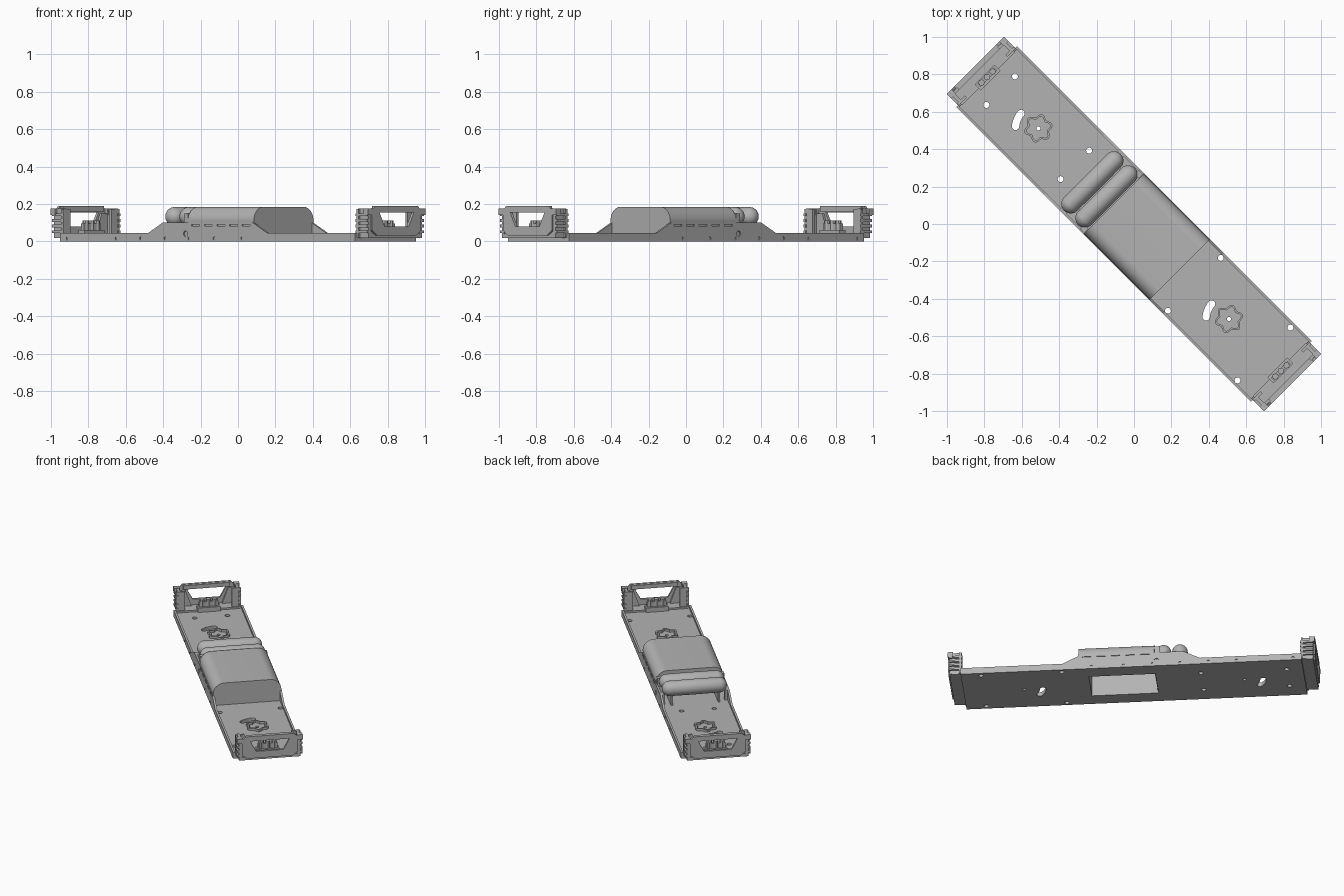
import bpy, bmesh, math
from mathutils import Matrix, Vector

if "Cube" in bpy.data.objects:
    bpy.data.objects.remove(bpy.data.objects["Cube"])

grey = bpy.data.materials.new("mid_grey")
grey.use_nodes = True
grey.diffuse_color = (0.45, 0.45, 0.45, 1)
grey.node_tree.nodes["Principled BSDF"].inputs["Base Color"].default_value = (0.45, 0.45, 0.45, 1)

# Everything is drawn along x, then turned onto the diagonal
TURN = Matrix.Rotation(-math.pi / 4, 4, 'Z')


def finish(name, bm, smooth=False):
    bmesh.ops.recalc_face_normals(bm, faces=bm.faces)
    mesh = bpy.data.meshes.new(name)
    bm.to_mesh(mesh)
    bm.free()
    mesh.materials.append(grey)
    ob = bpy.data.objects.new(name, mesh)
    bpy.context.collection.objects.link(ob)
    ob.matrix_world = TURN
    if smooth:
        bpy.ops.object.select_all(action='DESELECT')
        ob.select_set(True)
        bpy.context.view_layer.objects.active = ob
        bpy.ops.object.shade_smooth_by_angle(angle=math.radians(35))
    return ob


def add_box(bm, x, y, z):
    size = [abs(a[1] - a[0]) for a in (x, y, z)]
    mid = Vector([(a[0] + a[1]) / 2 for a in (x, y, z)])
    bmesh.ops.create_cube(bm, size=1, matrix=Matrix.Translation(mid) @ Matrix.Diagonal((*size, 1)))


def add_cyl(bm, at, r, depth, axis='Z', sides=16):
    rot = {'Z': Matrix(), 'Y': Matrix.Rotation(math.pi / 2, 4, 'X'),
           'X': Matrix.Rotation(math.pi / 2, 4, 'Y')}[axis]
    bmesh.ops.create_cone(bm, cap_ends=True, segments=sides, radius1=r, radius2=r,
                          depth=depth, matrix=Matrix.Translation(at) @ rot)


def add_prism(bm, pts, axis, lo, hi):
    """Extrude a 2D outline along the named axis."""
    place = {'X': lambda p, d: (d, *p), 'Y': lambda p, d: (p[0], d, p[1]),
             'Z': lambda p, d: (*p, d)}[axis]
    face = bm.faces.new([bm.verts.new(place(p, lo)) for p in pts])
    out = bmesh.ops.extrude_face_region(bm, geom=[face])
    step = Vector(place((0, 0), hi)) - Vector(place((0, 0), lo))
    bmesh.ops.translate(bm, vec=step, verts=[v for v in out['geom'] if isinstance(v, bmesh.types.BMVert)])


def boxes(name, *parts):
    bm = bmesh.new()
    for p in parts:
        add_box(bm, *p)
    return finish(name, bm)


def cut(ob, bm, name):
    tool = finish(name, bm)
    tool.hide_render = True
    tool.hide_viewport = True
    tool.display_type = 'WIRE'
    mod = ob.modifiers.new("cut", 'BOOLEAN')
    mod.operation, mod.solver, mod.object = 'DIFFERENCE', 'EXACT', tool
    # Bake the cut and drop the helper
    bpy.context.view_layer.update()
    dg = bpy.context.evaluated_depsgraph_get()
    mesh = bpy.data.meshes.new_from_object(ob.evaluated_get(dg))
    ob.modifiers.clear()
    ob.data = mesh
    bpy.data.objects.remove(tool)


L, W = 1.115, 0.23
PIVOTS = (-0.723, 0.718)

# Deck floor with through holes, curved slots and the central opening
floor = boxes("deck_floor", ((-L, L), (-W + .005, W - .005), (0, .028)))
bm = bmesh.new()
for u, v in ((-1.008, .108), (-.447, .108), (.456, .2), (.983, .2)):
    for s in (1, -1):
        add_cyl(bm, (u, v * s, .02), .016, .1)
for p in PIVOTS:
    add_cyl(bm, (p, 0, .02), .011, .1)
    arc = [math.radians(180 + a) for a in range(4, 41, 6)]
    ring = [(p + r * math.cos(a), r * math.sin(a))
            for r, seq in ((.142, arc), (.103, arc[::-1])) for a in seq]
    add_prism(bm, ring, 'Z', -.05, .08)
    for a in (arc[0], arc[-1]):
        mid = Vector((p + .1225 * math.cos(a), .1225 * math.sin(a), .015))
        tip = bmesh.new()
        add_cyl(tip, mid, .0195, .12)
        cut(floor, tip, "slot_end_cutter")
add_box(bm, (-.15, .285), (-.125, .125), (-.05, .1))
cut(floor, bm, "floor_cutter")

# Side rails with raised middle, bolt holes and vent slots
for s, side in ((1, "left"), (-1, "right")):
    bm = bmesh.new()
    outline = [(-L, 0), (L, 0), (L, .045), (.45, .045), (.34, .1),
               (-.34, .1), (-.45, .045), (-L, .045)]
    add_prism(bm, outline, 'Y', s * (W - .014), s * W)
    rail = finish(side + "_rail", bm)
    bm = bmesh.new()
    for u in (-1.06, -.69, -.505, -.32, -.14, .05, .26):
        add_cyl(bm, (u, s * W, .016), .009, .016, 'Y', 10)
    add_cyl(bm, (-.166, s * W, .04), .016, .016, 'Y')
    for i in range(5):
        u = -.09 + .095 * i
        add_box(bm, (u - .03, u + .03), (s * (W - .008), s * (W + .01)), (.081, .091))
    cut(rail, bm, "rail_cutter")

# Lobed pivot rims
for p, label in zip(PIVOTS, ("rear", "front")):
    def lobes(off):
        return [(p + (off + .009 * math.cos(6 * a)) * math.cos(a),
                 (off + .009 * math.cos(6 * a)) * math.sin(a))
                for a in (math.tau * i / 48 for i in range(48))]
    bm = bmesh.new()
    add_prism(bm, lobes(.069), 'Z', .02, .044)
    rim = finish(label + "_pivot_rim", bm)
    bm = bmesh.new()
    add_prism(bm, lobes(.057), 'Z', .0, .1)
    cut(rim, bm, "pivot_cutter")

# Rounded central housing, open underneath
r, top = .075, .185
corner = [math.radians(a) for a in range(0, 91, 9)]
right = [(W - .004 - r + r * math.cos(a), top - r + r * math.sin(a)) for a in corner]
profile = [(W - .014, .02)] + right + [(-y, z) for y, z in right[::-1]] + [(-W + .014, .02)]
bm = bmesh.new()
add_prism(bm, profile, 'X', -.152, .345)
housing = finish("central_housing", bm)
bm = bmesh.new()
add_box(bm, (-.145, .285), (-.125, .125), (-.05, .172))
cut(housing, bm, "housing_cutter")
bpy.ops.object.select_all(action='DESELECT')
housing.select_set(True)
bpy.context.view_layer.objects.active = housing
bpy.ops.object.shade_smooth_by_angle(angle=math.radians(35))

# Two cross tanks with domed ends
for u, label in ((-.208, "inner"), (-.315, "outer")):
    bm = bmesh.new()
    bmesh.ops.create_uvsphere(bm, u_segments=32, v_segments=16, radius=.051)
    for v in bm.verts:
        v.co.z += .163 * ((v.co.z > 1e-4) - (v.co.z < -1e-4))
    bmesh.ops.transform(bm, verts=bm.verts,
                        matrix=Matrix.Translation((u, 0, .133)) @ Matrix.Rotation(math.pi / 2, 4, 'X'))
    finish(label + "_tank", bm, True)

# Tank saddles and end brackets
for s, side in ((1, "left"), (-1, "right")):
    boxes(side + "_tank_saddle",
          ((-.355, -.16), (s * .15, s * .162), (.02, .095)),
          ((-.335, -.295), (s * .198, s * .22), (.02, .1)),
          ((-.185, -.155), (s * .19, s * .222), (.09, .15)))

# End assemblies
for s, end in ((1, "front"), (-1, "rear")):
    boxes(end + "_end_sill",
          ((s * (L - .012), s * L), (-W, W), (0, .04)),
          ((s * 1.1, s * 1.19), (-.2, .2), (.018, .04)))
    # Frame plate with a tapered window
    bm = bmesh.new()
    half = [(.15, .032), (.185, .06), (.185, .165), (.16, .19)]
    add_prism(bm, half + [(-y, z) for y, z in half[::-1]], 'X', s * 1.184, s * 1.2)
    frame = finish(end + "_end_frame", bm)
    bm = bmesh.new()
    hole = [(.09, .08), (.13, .155)]
    add_prism(bm, hole + [(-y, z) for y, z in hole[::-1]], 'X', s * 1.1, s * 1.3)
    cut(frame, bm, "window_cutter")
    boxes(end + "_top_bar", ((s * 1.17, s * 1.198), (-.155, .155), (.16, .188)))
    # Corner posts with stepped outer faces
    for t, side in ((1, "left"), (-1, "right")):
        rungs = [((s * 1.105, s * 1.19), (t * .2, t * .216), (z, z + .014))
                 for z in (.045, .075, .105, .135)]
        boxes(f"{end}_{side}_post",
              ((s * 1.11, s * 1.19), (t * .185, t * .203), (.02, .175)),
              ((s * 1.11, s * 1.125), (t * .155, t * .214), (.02, .172)),
              ((s * 1.165, s * 1.2), (t * .18, t * .217), (.142, .177)), *rungs)
        bm = bmesh.new()
        add_prism(bm, [(t * .19, .035), (t * .1, .035), (t * .14, .15), (t * .19, .15)],
                  'X', s * 1.17, s * 1.185)
        finish(f"{end}_{side}_gusset", bm)
    # Central coupler bracket with round pegs
    bm = bmesh.new()
    add_box(bm, (s * 1.085, s * 1.13), (-.075, .075), (.02, .06))
    for v in (-.042, 0, .042):
        add_box(bm, (s * 1.1, s * 1.122), (v - .022, v + .022), (.04, .095))
        add_cyl(bm, (s * 1.111, v, .07), .017, .085, 'Z', 8)
    finish(end + "_coupler_bracket", bm)
